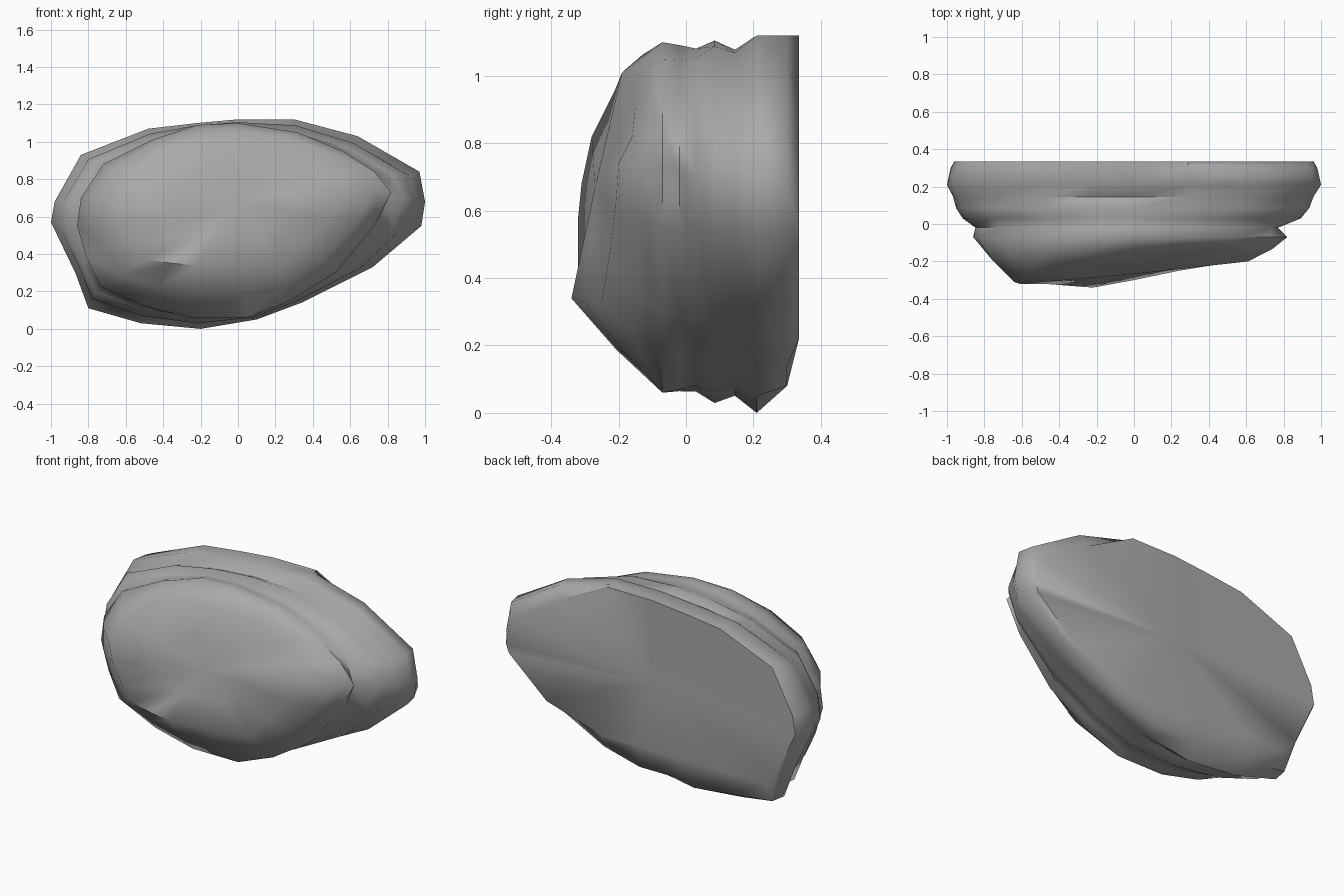
import bpy
import bmesh
from mathutils import Vector


def make_material(name, colour):
    material = bpy.data.materials.new(name)
    material.use_nodes = True
    material.diffuse_color = colour
    material.node_tree.nodes["Principled BSDF"].inputs["Base Color"].default_value = colour
    return material


def outline(points, depth):
    """Turn an x, z outline in hundredths into a ring at one depth."""
    return [Vector((x, depth, z)) / 100 for x, z in points]


def blend_ring(first, second, amount, depth, wide=1.0, tall=1.0):
    """Mix two rings, resize about the middle and move to one depth."""
    middle = 0.57
    ring = []
    for a, b in zip(first, second):
        point = a.lerp(b, amount)
        ring.append(Vector((point.x * wide, depth, middle + (point.z - middle) * tall)))
    return ring


def mid_ring(first, second, amount, swell=1.0):
    """Mix two rings in all directions and swell the result outwards."""
    ring = [a.lerp(b, amount) for a, b in zip(first, second)]
    middle = sum(ring, Vector()) / len(ring)
    return [middle + (point - middle) * swell for point in ring]


default = bpy.data.objects.get("Cube")
if default:
    bpy.data.objects.remove(default, do_unlink=True)

# Widest outline, near the back, anticlockwise from the +x tip
rim = outline([(100, 68), (97, 84), (64, 103), (30, 112), (0, 112), (-22, 110),
               (-48, 107), (-84, 93), (-98, 68), (-100, 57), (-87, 30), (-80, 11),
               (-52, 3), (-20, 0), (10, 5), (34, 14), (72, 33), (98, 55)], 21)

# Shoulder outline where the boulder steps in
shoulder = outline([(82, 73), (73, 84), (56, 95), (32, 105), (0, 110), (-22, 109),
                    (-46, 101), (-72, 88), (-84, 70), (-86, 55), (-81, 38), (-74, 23),
                    (-50, 12), (-25, 6), (5, 6), (28, 15), (52, 30), (73, 55)], -7)

# Chipped edge of the slanting front face, as x, y, z
front_edge = [Vector(p) / 100 for p in (
    (61, -20, 74), (53, -16, 82), (38, -15, 91), (20, -15, 98), (0, -17, 100),
    (-20, -19, 101), (-42, -21, 96), (-57, -28, 82), (-64, -31, 68),
    (-61, -32, 58), (-55, -32, 47), (-48, -32, 37), (-35, -33, 35),
    (-22, -34, 34), (0, -30, 33), (24, -25, 33), (36, -23, 45), (50, -21, 60))]
front_hub = Vector((-0.02, -0.27, 0.67))

# Flat back edge, cut off above the foot and below the +x crown
back_edge = blend_ring(rim, rim, 0, 0.335, 0.96)
for point in back_edge:
    if point.x < 0.4:
        point.z = max(point.z, 0.22)
    if point.x > 0.5 and point.z > 0.6:
        point.z -= 0.08

# Foot ledge and crown just in front of the flat back
ledge = blend_ring(rim, rim, 0, 0.3, 0.98)
for point in ledge:
    point.z = max(point.z, 0.08)

# Groove that pinches the sides behind the shoulder
groove = blend_ring(rim, shoulder, 0.9, -0.02, 0.97, 0.98)
groove[0].x = 0.77

# Layered ridges and grooves from back to front
rings = [
    back_edge,
    ledge,
    rim,
    blend_ring(rim, shoulder, 0.2, 0.145, 0.995, 0.93),
    blend_ring(rim, shoulder, 0.35, 0.085, 1.0, 0.985),
    blend_ring(rim, shoulder, 0.6, 0.03, 1.0, 0.95),
    groove,
    shoulder,
    mid_ring(shoulder, front_edge, 0.5, 1.03),
    front_edge,
    mid_ring(front_edge, [front_hub] * len(rim), 0.5),
]

# Skin the rings and close both ends with fans
bm = bmesh.new()
loops = [[bm.verts.new(point) for point in ring] for ring in rings]
count = len(rim)
for near, far in zip(loops, loops[1:]):
    for i in range(count):
        j = (i + 1) % count
        bm.faces.new((near[i], near[j], far[j], far[i]))
for loop, centre in ((loops[0], (0, 0.325, 0.62)), (loops[-1], front_hub)):
    hub = bm.verts.new(centre)
    for i in range(count):
        bm.faces.new((loop[i], loop[(i + 1) % count], hub))
bmesh.ops.recalc_face_normals(bm, faces=bm.faces)

mesh = bpy.data.meshes.new("boulder")
bm.to_mesh(mesh)
bm.free()
mesh.materials.append(make_material("stone grey", (0.4, 0.4, 0.4, 1)))
boulder = bpy.data.objects.new("boulder", mesh)
bpy.context.collection.objects.link(boulder)

# Soft shading that keeps the chipped edges crisp
bpy.ops.object.select_all(action="DESELECT")
boulder.select_set(True)
bpy.context.view_layer.objects.active = boulder
bpy.ops.object.shade_smooth_by_angle(angle=0.9)
